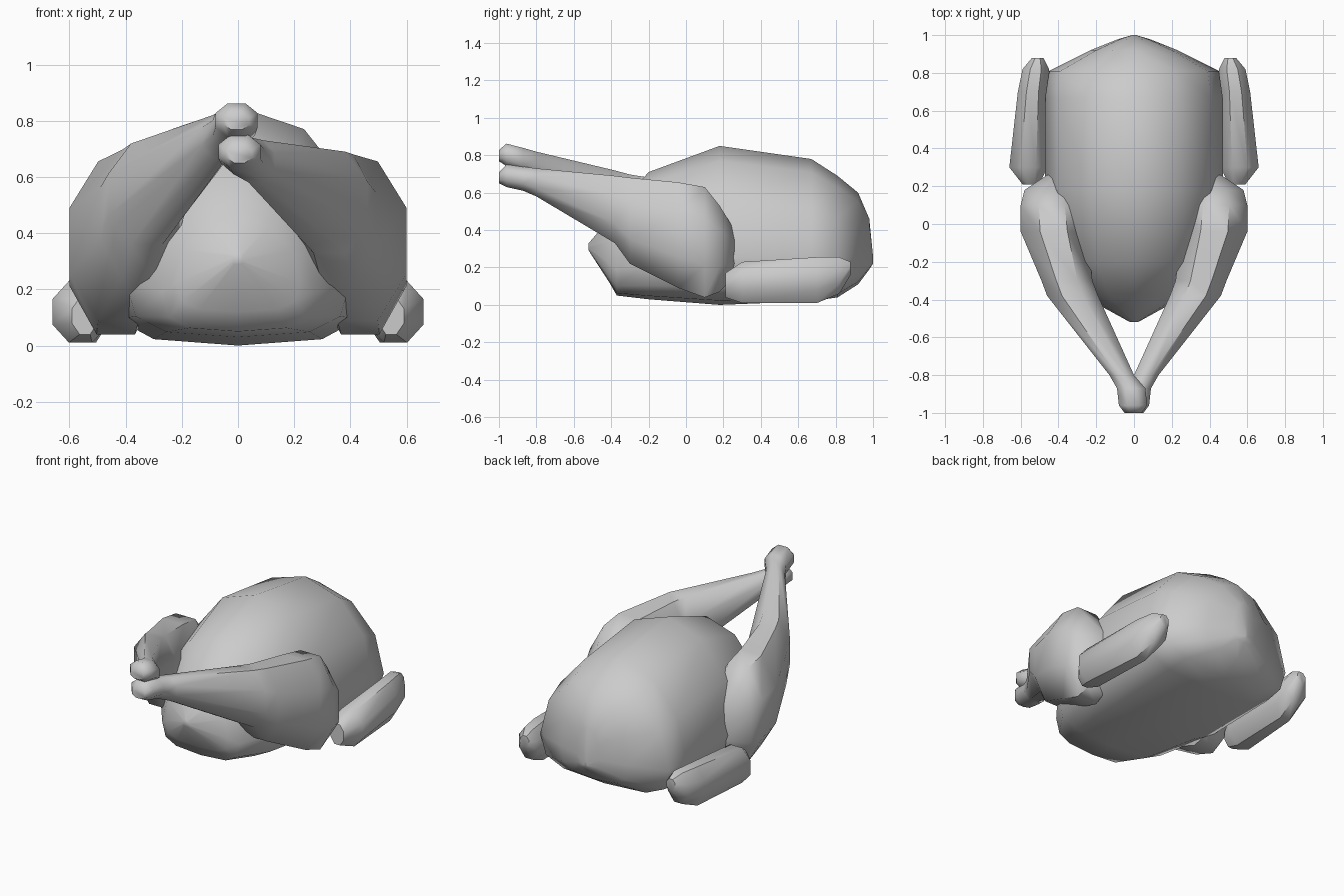
import bpy, bmesh, math

cube = bpy.data.objects.get("Cube")
if cube:
    bpy.data.objects.remove(cube, do_unlink=True)

# Single matte grey
grey = bpy.data.materials.new("plain grey")
grey.use_nodes = True
colour = (0.6, 0.6, 0.6, 1)
grey.diffuse_color = colour
bsdf = next(n for n in grey.node_tree.nodes if n.type == 'BSDF_PRINCIPLED')
bsdf.inputs["Base Color"].default_value = colour
bsdf.inputs["Roughness"].default_value = 0.8


def power(v, e):
    return math.copysign(abs(v) ** e, v)


def loft(name, rings, sides, widest=0.5, top=1.0, bottom=1.0, angle=50):
    """Skin rings of (y, x min, x max, z min, z max), with rounded sections."""
    bm = bmesh.new()
    loops = []
    for y, x0, x1, z0, z1 in rings:
        zm = z0 + widest * (z1 - z0)
        loop = []
        for i in range(sides):
            a = 2 * math.pi * (i + 0.5 * (sides == 8)) / sides
            c, s = math.cos(a), math.sin(a)
            e = top if s > 0 else bottom
            # Octagons are scaled so their flat sides reach the given limits
            k = 1 / math.cos(math.pi / 8) if sides == 8 else 1
            x = (x0 + x1) / 2 + (x1 - x0) / 2 * power(c * k, e)
            z = zm + (z1 - zm if s > 0 else zm - z0) * power(s * k, e)
            loop.append(bm.verts.new((x, y, z)))
        loops.append(loop)
    for a, b in zip(loops, loops[1:]):
        for i in range(sides):
            j = (i + 1) % sides
            bm.faces.new((a[i], a[j], b[j], b[i]))
    bm.faces.new(loops[0])
    bm.faces.new(loops[-1])
    bmesh.ops.recalc_face_normals(bm, faces=bm.faces)
    mesh = bpy.data.meshes.new(name)
    bm.to_mesh(mesh)
    bm.free()
    mesh.materials.append(grey)
    obj = bpy.data.objects.new(name, mesh)
    bpy.context.collection.objects.link(obj)
    bpy.ops.object.select_all(action='DESELECT')
    obj.select_set(True)
    bpy.context.view_layer.objects.active = obj
    bpy.ops.object.shade_smooth_by_angle(angle=math.radians(angle))
    return obj


# Egg-shaped body: y, half width, bottom, top
body = [(-0.52, 0.02, 0.29, 0.33), (-0.41, 0.22, 0.12, 0.46),
        (-0.37, 0.27, 0.05, 0.52), (-0.2, 0.4, 0.03, 0.71),
        (0.18, 0.47, 0.0, 0.85), (0.67, 0.47, 0.02, 0.78),
        (0.81, 0.45, 0.04, 0.69), (0.92, 0.23, 0.11, 0.6),
        (0.98, 0.08, 0.19, 0.46), (1.0, 0.01, 0.22, 0.26)]
loft("body", [(y, -w, w, b, t) for y, w, b, t in body], 12,
     widest=0.3, bottom=0.65, angle=60)

# Leg from foot knob to thigh: y, inner x, outer x, bottom, top
leg = [(-1.0, -0.04, 0.05, 0.65, 0.71), (-0.96, -0.07, 0.08, 0.63, 0.75),
       (-0.87, -0.06, 0.09, 0.61, 0.74), (-0.8, 0.0, 0.13, 0.58, 0.73),
       (-0.38, 0.19, 0.46, 0.33, 0.69), (-0.3, 0.22, 0.49, 0.22, 0.68),
       (-0.04, 0.25, 0.6, 0.09, 0.655), (0.1, 0.27, 0.6, 0.04, 0.63),
       (0.18, 0.29, 0.58, 0.07, 0.53), (0.26, 0.3, 0.46, 0.15, 0.4)]
# Wing stub lying beside the body
wing = [(0.21, 0.5, 0.59, 0.04, 0.17), (0.3, 0.46, 0.66, 0.01, 0.23),
        (0.7, 0.46, 0.615, 0.01, 0.255), (0.82, 0.45, 0.59, 0.06, 0.255),
        (0.88, 0.48, 0.54, 0.16, 0.23)]


def side_rings(rings, side, lift=0.0):
    """Place rings on one side, raising the forward end by lift."""
    out = []
    for y, a, b, z0, z1 in rings:
        dz = lift * max(0, -y - 0.18) / 0.8
        x0, x1 = sorted((a * side, b * side))
        out.append((y, x0, x1, z0 + dz, z1 + dz))
    return out


# The right foot rests above the left one
for label, side, lift in (("left", 1, 0.0), ("right", -1, 0.115)):
    loft(label + "_leg", side_rings(leg, side, lift), 8, angle=55)
    loft(label + "_wing", side_rings(wing, side), 8, angle=45)
